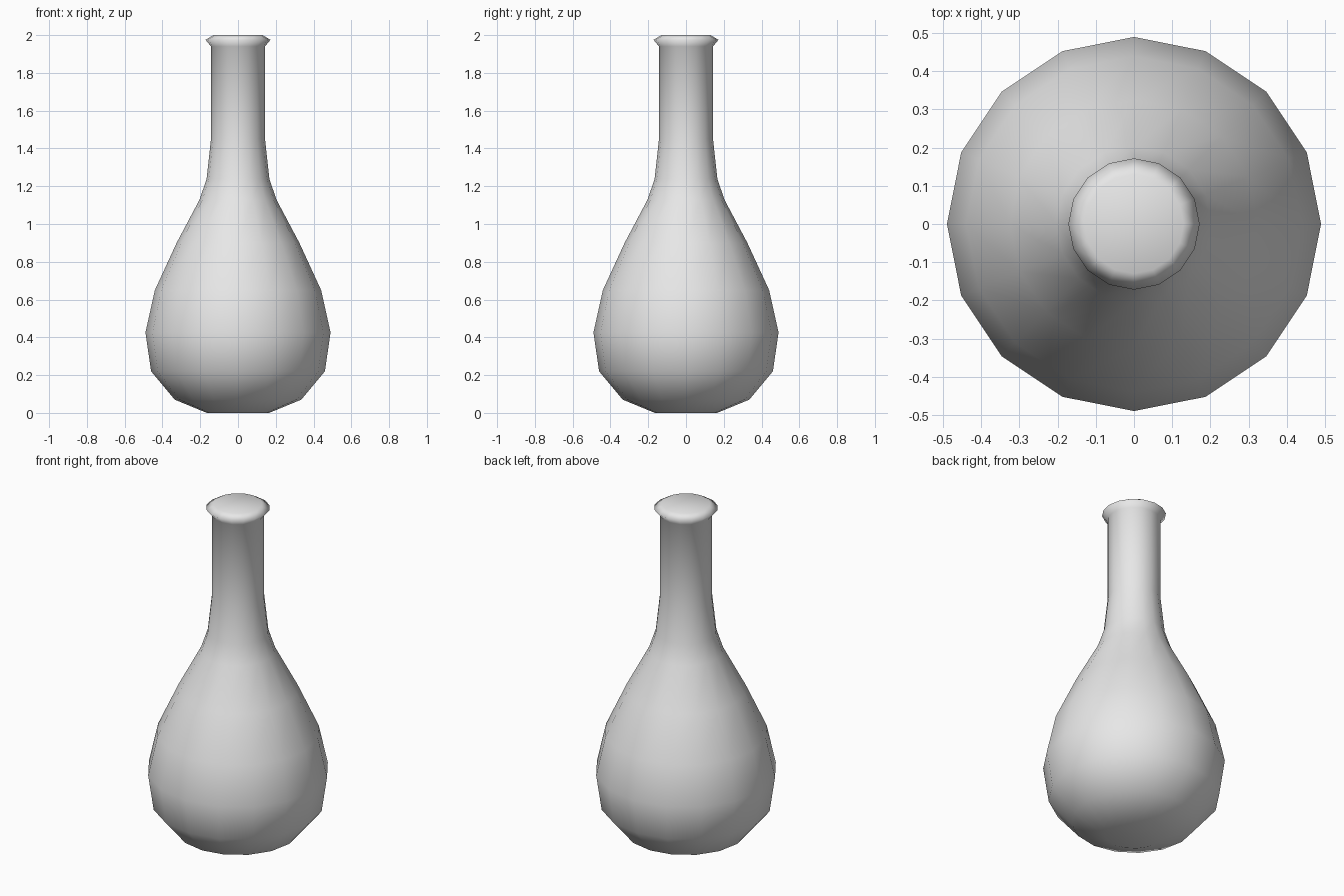
import bpy
import bmesh
from math import cos, sin, tau

cube = bpy.data.objects.get("Cube")
if cube:
    bpy.data.objects.remove(cube, do_unlink=True)

SIDES = 16

# Flask outline: radius, height from base to rim
PROFILE = [
    (0.165, 0.0), (0.335, 0.07), (0.46, 0.22), (0.49, 0.425),
    (0.44, 0.65), (0.325, 0.9), (0.203, 1.13), (0.166, 1.24),
    (0.143, 1.45), (0.143, 1.94), (0.172, 1.975), (0.13, 2.0),
]


def make_material(name, color):
    mat = bpy.data.materials.new(name)
    mat.use_nodes = True
    mat.diffuse_color = color
    mat.node_tree.nodes["Principled BSDF"].inputs["Base Color"].default_value = color
    return mat


def lathe(name, profile, mat):
    bm = bmesh.new()
    rings = [[bm.verts.new((r * cos(tau * i / SIDES), r * sin(tau * i / SIDES), z))
              for i in range(SIDES)] for r, z in profile]
    # Side walls
    for low, high in zip(rings, rings[1:]):
        for i in range(SIDES):
            j = (i + 1) % SIDES
            bm.faces.new((low[i], low[j], high[j], high[i]))
    # Closed base and top
    bm.faces.new(rings[0][::-1])
    bm.faces.new(rings[-1])
    for face in bm.faces:
        face.smooth = True
    mesh = bpy.data.meshes.new(name)
    bm.to_mesh(mesh)
    bm.free()
    mesh.materials.append(mat)
    obj = bpy.data.objects.new(name, mesh)
    bpy.context.collection.objects.link(obj)
    return obj


grey = make_material("light_grey", (0.8, 0.8, 0.8, 1.0))
lathe("flask", PROFILE, grey)
